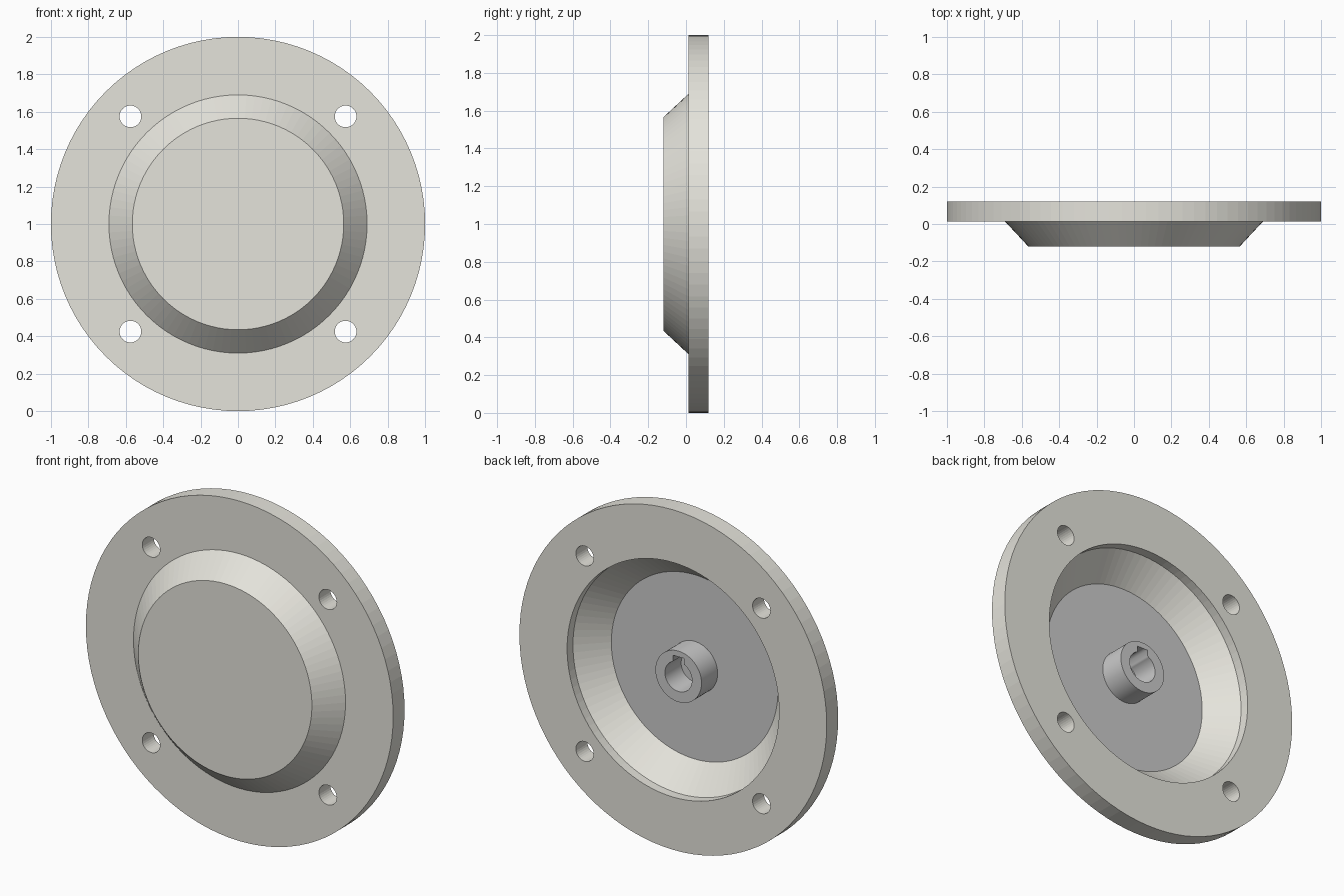
import bpy, bmesh, math
from mathutils import Matrix

if "Cube" in bpy.data.objects:
    bpy.data.objects.remove(bpy.data.objects["Cube"])

SIDES = 96
CZ = 1.0  # height of the cover's axis


def material(name, rgb):
    m = bpy.data.materials.new(name)
    m.diffuse_color = (*rgb, 1)
    m.use_nodes = True
    m.node_tree.nodes["Principled BSDF"].inputs["Base Color"].default_value = m.diffuse_color
    return m


def add_object(name, data, mat=None):
    ob = bpy.data.objects.new(name, data)
    bpy.context.collection.objects.link(ob)
    ob.location.z = CZ
    if mat:
        data.materials.append(mat)
    return ob


def lathe(name, profile, mat):
    """Revolve (radius, y) points about the y axis; both ends lie on the axis."""
    bm = bmesh.new()
    verts = [bm.verts.new((r, y, 0)) for r, y in profile]
    edges = [bm.edges.new(p) for p in zip(verts, verts[1:])]
    bmesh.ops.spin(bm, geom=verts + edges, cent=(0, 0, 0), axis=(0, 1, 0),
                   angle=math.tau, steps=SIDES, use_merge=True)
    bmesh.ops.remove_doubles(bm, verts=bm.verts, dist=1e-5)
    bmesh.ops.dissolve_limit(bm, angle_limit=0.001, verts=bm.verts, edges=bm.edges)
    bmesh.ops.recalc_face_normals(bm, faces=bm.faces)
    me = bpy.data.meshes.new(name)
    bm.to_mesh(me)
    bm.free()
    return add_object(name, me, mat)


def arc(radius, start, end, n):
    return [(radius * math.cos(start + (end - start) * i / n),
             radius * math.sin(start + (end - start) * i / n)) for i in range(n + 1)]


beige = material("painted_metal", (0.78, 0.77, 0.71))
dark = material("dark_grey", (0.53, 0.53, 0.53))
grey = material("hub_grey", (0.69, 0.69, 0.69))

# flange with the dished centre
cover = lathe("flange_cover", [
    (0, -0.12), (0.565, -0.12), (0.69, 0.014), (1, 0.014), (1, 0.12),
    (0.69, 0.12), (0.69, 0.065), (0.538, -0.085), (0, -0.085)], beige)

# four bolt holes
bm = bmesh.new()
for sx in (-1, 1):
    for sz in (-1, 1):
        bmesh.ops.create_cone(
            bm, cap_ends=True, segments=32, radius1=0.058, radius2=0.058, depth=0.6,
            matrix=Matrix.Translation((sx * 0.575, 0, sz * 0.575))
            @ Matrix.Rotation(math.pi / 2, 4, 'X'))
me = bpy.data.meshes.new("bolt_hole_cutter")
bm.to_mesh(me)
bm.free()
cutter = add_object("bolt_hole_cutter", me)
cutter.hide_render = True
cutter.hide_viewport = True
cutter.display_type = 'WIRE'
mod = cover.modifiers.new("bolt_holes", 'BOOLEAN')
mod.operation = 'DIFFERENCE'
mod.solver = 'EXACT'
mod.object = cutter

# dark plate on the floor of the dish
lathe("inner_plate", [(0, -0.086), (0.537, -0.086), (0.542, -0.08), (0, -0.08)], dark)

# hub with a keyed bore, extruded from its outline
BORE, KEY_HALF, KEY_TOP = 0.088, 0.036, 0.116
half = math.asin(KEY_HALF / BORE)
keyed_bore = arc(BORE, math.pi / 2 + half, math.pi * 2.5 - half, 40)
keyed_bore += [(KEY_HALF, KEY_TOP), (-KEY_HALF, KEY_TOP)]
cu = bpy.data.curves.new("hub", 'CURVE')
cu.dimensions = '2D'
cu.fill_mode = 'BOTH'
cu.extrude = 0.077
for outline in (arc(0.15, 0, math.tau, 64)[:-1], keyed_bore):
    sp = cu.splines.new('POLY')
    sp.points.add(len(outline) - 1)
    for p, (x, z) in zip(sp.points, outline):
        p.co = (x, z, 0, 1)
    sp.use_cyclic_u = True
hub = add_object("hub", cu, grey)
hub.rotation_euler.x = math.pi / 2
hub.location.y = -0.007
bpy.context.view_layer.objects.active = hub
hub.select_set(True)
bpy.ops.object.convert(target='MESH')
